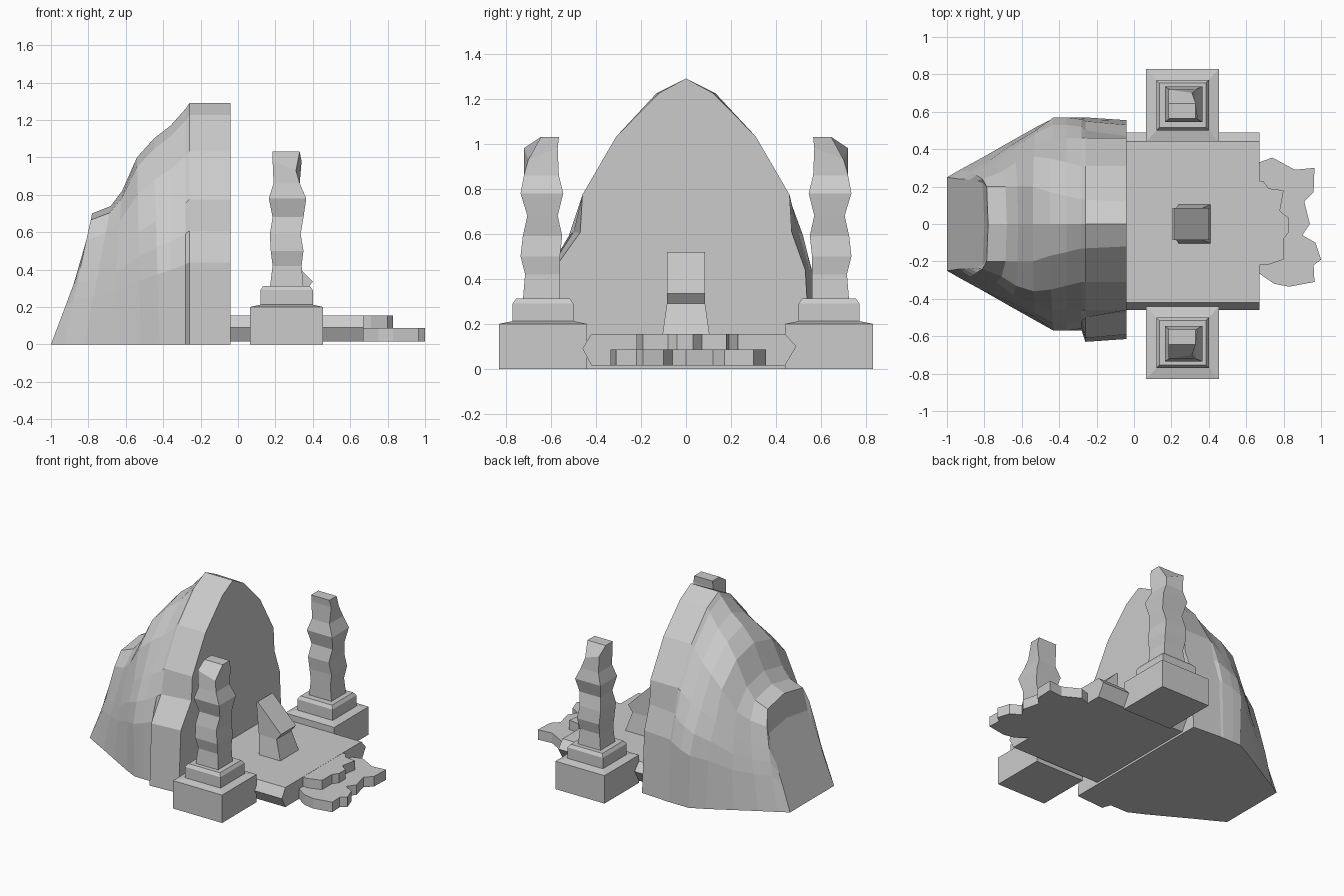
import bpy
import bmesh

default_cube = bpy.data.objects.get("Cube")
if default_cube:
    bpy.data.objects.remove(default_cube, do_unlink=True)

STONE_GREY = (0.6, 0.6, 0.6, 1.0)
stone = bpy.data.materials.new("stone grey")
stone.use_nodes = True
stone.diffuse_color = STONE_GREY
for node in stone.node_tree.nodes:
    if node.type == "BSDF_PRINCIPLED":
        node.inputs["Base Color"].default_value = STONE_GREY
        node.inputs["Roughness"].default_value = 0.9


def loft(name, rings):
    """Join closed rings of equal length into a capped, flat shaded solid."""
    bm = bmesh.new()
    loops = [[bm.verts.new(point) for point in ring] for ring in rings]
    count = len(loops[0])
    for lower, upper in zip(loops, loops[1:]):
        for i in range(count):
            j = (i + 1) % count
            bm.faces.new((lower[i], lower[j], upper[j], upper[i]))
    bm.faces.new(loops[0])
    bm.faces.new(loops[-1])
    bmesh.ops.recalc_face_normals(bm, faces=bm.faces)
    mesh = bpy.data.meshes.new(name)
    bm.to_mesh(mesh)
    bm.free()
    mesh.materials.append(stone)
    obj = bpy.data.objects.new(name, mesh)
    bpy.context.collection.objects.link(obj)
    return obj


def slab(name, outline, bottom, top):
    """Extrude a plan outline between two heights."""
    return loft(name, [[(x, y, z) for x, y in outline] for z in (bottom, top)])


def rectangle(x0, x1, y0, y1, z):
    return [(x0, y0, z), (x1, y0, z), (x1, y1, z), (x0, y1, z)]


# Hill: arched sections, each with crest x, foot x, crest height, half widths
LEVELS = (0, 0.34, 0.47, 0.6, 0.8, 0.95)
HILL_SECTIONS = [
    (-0.04, -0.04, 1.29, (0.585, 0.56, 0.47, 0.46, 0.31, 0.12)),
    (-0.26, -0.26, 1.29, (0.6, 0.58, 0.5, 0.46, 0.31, 0.13)),
    (-0.28, -0.28, 1.26, (0.57, 0.56, 0.52, 0.46, 0.31, 0.13)),
    (-0.36, -0.36, 1.17, (0.57, 0.57, 0.53, 0.46, 0.33, 0.15)),
    (-0.45, -0.42, 1.10, (0.57, 0.57, 0.53, 0.46, 0.35, 0.17)),
    (-0.54, -0.52, 1.0, (0.52, 0.5, 0.48, 0.42, 0.36, 0.2)),
    (-0.62, -0.68, 0.82, (0.43, 0.42, 0.4, 0.38, 0.33, 0.2)),
    (-0.68, -0.82, 0.74, (0.35, 0.34, 0.33, 0.31, 0.28, 0.2)),
    (-0.78, -0.93, 0.7, (0.29, 0.28, 0.27, 0.26, 0.24, 0.2)),
    (-0.8, -1.0, 0.53, (0.25, 0.24, 0.24, 0.235, 0.23, 0.22)),
]


def hill_ring(index, crest_x, foot_x, height, widths):
    def side(sign):
        points = []
        for step, (level, width) in enumerate(zip(LEVELS, widths)):
            # The lower front corner bulges towards -y
            bulge = -0.03 if index < 2 and step < 2 else 0
            x = foot_x + (crest_x - foot_x) * level
            points.append((x, sign * width + bulge, height * level))
        return points
    return side(1) + [(crest_x, 0, height)] + side(-1)[::-1]


loft("hill", [hill_ring(i, *section) for i, section in enumerate(HILL_SECTIONS)])

# Main terrace with sloping side edges
terrace_section = [(-0.42, 0.015), (-0.46, 0.09), (-0.42, 0.155),
                   (0.44, 0.155), (0.49, 0.1), (0.44, 0.015)]
loft("terrace", [[(x, y, z) for y, z in terrace_section] for x in (-0.04, 0.67)])

# Two ragged steps in front of the terrace
lower_outline = [(0.6, 0.33), (0.67, 0.33), (0.74, 0.355), (0.86, 0.29), (0.965, 0.3),
                 (0.96, 0.17), (0.91, 0.12), (0.94, 0.0), (0.9, -0.06), (0.97, -0.1),
                 (1.0, -0.19), (0.96, -0.22), (0.965, -0.31), (0.83, -0.335),
                 (0.75, -0.32), (0.67, -0.265), (0.6, -0.265)]
upper_outline = [(0.6, 0.23), (0.69, 0.23), (0.72, 0.19), (0.8, 0.18), (0.78, 0.07),
                 (0.83, 0.03), (0.83, -0.04), (0.8, -0.08), (0.8, -0.19),
                 (0.71, -0.22), (0.6, -0.22)]
slab("lower_step", lower_outline, 0.015, 0.087)
slab("upper_step", upper_outline, 0.087, 0.154)

# Leaning stone: wedge profile narrowing upwards from a flared foot
stone_front = [(0.41, 0.15), (0.365, 0.29), (0.4, 0.335), (0.215, 0.52)]
stone_back = [(0.24, 0.15), (0.225, 0.29), (0.22, 0.335), (0.205, 0.515)]
stone_widths = (0.105, 0.085, 0.085, 0.085)
loft("leaning_stone", [
    [(fx, -w, fz), (fx, w, fz), (bx, w, bz), (bx, -w, bz)]
    for (fx, fz), (bx, bz), w in zip(stone_front, stone_back, stone_widths)])

# Rough pillar rings: x range, distance range from the centre line, height
PILLAR_RINGS = [
    (0.17, 0.35, 0.56, 0.725, 0.3),
    (0.185, 0.34, 0.56, 0.715, 0.42),
    (0.175, 0.35, 0.56, 0.735, 0.5),
    (0.17, 0.335, 0.55, 0.725, 0.59),
    (0.185, 0.35, 0.57, 0.705, 0.68),
    (0.165, 0.365, 0.545, 0.735, 0.78),
    (0.19, 0.33, 0.565, 0.72, 0.86),
    (0.185, 0.34, 0.57, 0.72, 0.98),
    (0.185, 0.33, 0.565, 0.645, 1.03),
]

for label, sign in (("left", 1), ("right", -1)):
    def mirrored(rings):
        return [[(x, sign * y, z) for x, y, z in ring] for ring in rings]

    # Square plinth with a shallow sloping top
    loft(label + "_plinth", mirrored([
        rectangle(0.065, 0.455, 0.44, 0.83, 0),
        rectangle(0.065, 0.455, 0.44, 0.83, 0.2),
        rectangle(0.12, 0.4, 0.5, 0.77, 0.212)]))
    # Upper block with bevelled rim
    loft(label + "_block", mirrored([
        rectangle(0.12, 0.4, 0.5, 0.77, 0.2),
        rectangle(0.12, 0.4, 0.5, 0.77, 0.29),
        rectangle(0.135, 0.385, 0.515, 0.755, 0.312)]))
    # Weathered pillar with a chipped outer corner at the head
    rings = [rectangle(*ring) for ring in PILLAR_RINGS]
    rings[-2][2] = (0.31, 0.7, 0.93)
    loft(label + "_pillar", mirrored(rings))
